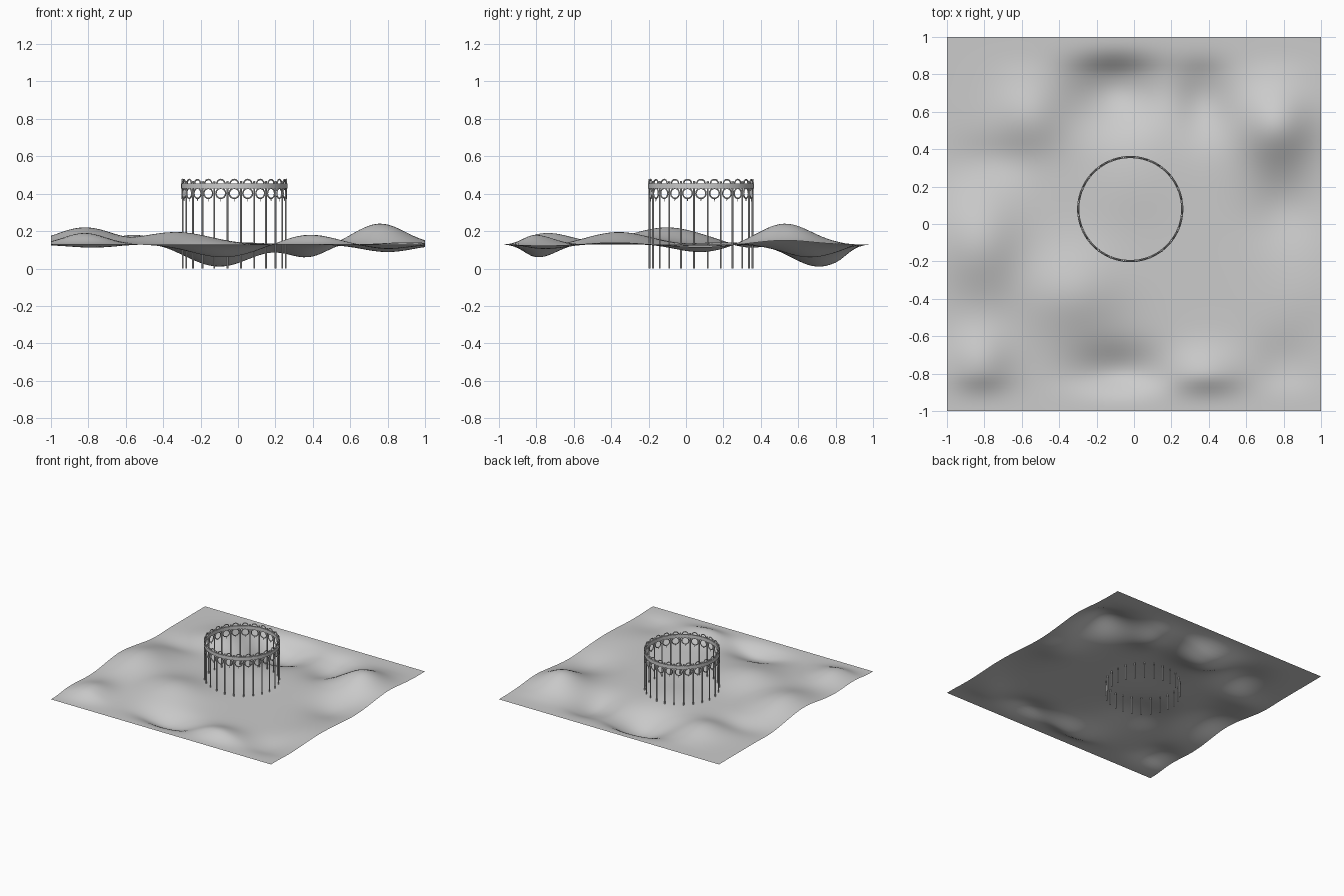
import bpy, bmesh
from math import sin, cos, pi, exp
from mathutils import Matrix, Vector

if "Cube" in bpy.data.objects:
    bpy.data.objects.remove(bpy.data.objects["Cube"])

BASE = 0.128
CX, CY, R, N = -0.02, 0.08, 0.278, 24


def finish(bm, name, smooth=True):
    me = bpy.data.meshes.new(name)
    bm.to_mesh(me)
    bm.free()
    ob = bpy.data.objects.new(name, me)
    bpy.context.collection.objects.link(ob)
    if smooth:
        bpy.context.view_layer.objects.active = ob
        ob.select_set(True)
        bpy.ops.object.shade_smooth_by_angle(angle=0.7)
        ob.select_set(False)
    return ob


# Hills and hollows: x, y, height, width in x, width in y
spots = [
    (0.76, 0.53, 0.240, 0.19, 0.20),
    (-0.10, 0.71, 0.010, 0.24, 0.20),
    (0.37, 0.66, 0.060, 0.15, 0.20),
    (-0.55, 0.58, 0.180, 0.18, 0.19),
    (-0.82, -0.10, 0.220, 0.22, 0.27),
    (-0.75, 0.34, 0.112, 0.22, 0.13),
    (-0.33, -0.36, 0.195, 0.26, 0.23),
    (-0.08, -0.79, 0.060, 0.24, 0.14),
    (0.38, -0.81, 0.180, 0.20, 0.14),
    (-0.82, -0.74, 0.190, 0.16, 0.18),
    (0.80, 0.08, 0.088, 0.19, 0.19),
    (0.90, -0.38, 0.140, 0.18, 0.20),
    (0.80, -0.75, 0.105, 0.16, 0.16),
    (-0.02, 0.20, 0.140, 0.22, 0.20),
]


def edge(y):
    t = min(1, (1 - abs(y)) / 0.20)
    return t * t * (3 - 2 * t) if t > 0 else 0


def wave(s, x, y):
    return exp(-((x - s[0]) / s[3]) ** 2 - ((y - s[1]) / s[4]) ** 2)


# Adjust the strengths so the ground passes through each listed height
amp = [s[2] - BASE for s in spots]


def height(x, y):
    return BASE + edge(y) * sum(a * wave(s, x, y) for a, s in zip(amp, spots))


for _ in range(40):
    for i, s in enumerate(spots):
        amp[i] += 0.7 * (s[2] - height(s[0], s[1])) / edge(s[1])

# Ground sheet
bm = bmesh.new()
bmesh.ops.create_grid(bm, x_segments=80, y_segments=80, size=1)
for v in bm.verts:
    v.co.z = max(0.005, height(v.co.x, v.co.y))
finish(bm, "rolling_ground")


def on_ring(i, z):
    a = 2 * pi * i / N
    return Matrix.Translation((CX, CY, z)) @ Matrix.Rotation(a, 4, 'Z') @ Matrix.Translation((R, 0, 0))


def add_hoop(bm, m, rad, tube, a0=0.0, a1=2 * pi, seg=16, sides=6):
    """Hoop or arch standing in the local YZ plane."""
    closed = a1 - a0 > 6.28
    rows = []
    for k in range(seg if closed else seg + 1):
        a = a0 + (a1 - a0) * k / seg
        row = []
        for j in range(sides):
            b = 2 * pi * j / sides
            r = rad + tube * cos(b)
            row.append(bm.verts.new(m @ Vector((tube * sin(b), r * cos(a), r * sin(a)))))
        rows.append(row)
    for k in range(seg):
        p, q = rows[k], rows[(k + 1) % len(rows)]
        for j in range(sides):
            n = (j + 1) % sides
            bm.faces.new((p[j], p[n], q[n], q[j]))


def add_lathe(bm, profile, seg=96):
    """Closed ring swept around the enclosure's centre."""
    rows = [[bm.verts.new((CX + r * cos(2 * pi * i / seg), CY + r * sin(2 * pi * i / seg), z))
             for r, z in profile] for i in range(seg)]
    n = len(profile)
    for i in range(seg):
        p, q = rows[i], rows[(i + 1) % seg]
        for j in range(n):
            bm.faces.new((p[j], q[j], q[(j + 1) % n], p[(j + 1) % n]))


# Top band
bm = bmesh.new()
add_lathe(bm, [(R - 0.006, 0.428), (R + 0.006, 0.428), (R + 0.006, 0.455), (R - 0.006, 0.455)])
bmesh.ops.recalc_face_normals(bm, faces=bm.faces)
finish(bm, "top_band")

# Posts, standing between the hoops
bm = bmesh.new()
for i in range(N):
    bmesh.ops.create_cone(bm, cap_ends=True, segments=8, radius1=0.005, radius2=0.005,
                          depth=0.458, matrix=on_ring(i + 0.5, 0.229))
    bmesh.ops.create_uvsphere(bm, u_segments=8, v_segments=6, radius=0.007,
                              matrix=on_ring(i + 0.5, 0.462))
finish(bm, "posts")

# Hoops under the band, each with a small drop
bm = bmesh.new()
for i in range(N):
    add_hoop(bm, on_ring(i, 0.402), 0.027, 0.004)
    bmesh.ops.create_cone(bm, cap_ends=True, segments=6, radius1=0.001, radius2=0.003,
                          depth=0.016, matrix=on_ring(i, 0.367))
bmesh.ops.recalc_face_normals(bm, faces=bm.faces)
finish(bm, "hanging_hoops")

# Arches above the band
bm = bmesh.new()
for i in range(N):
    add_hoop(bm, on_ring(i, 0.454), 0.022, 0.004, 0, pi, 10)
bmesh.ops.recalc_face_normals(bm, faces=bm.faces)
finish(bm, "crest_arches")
